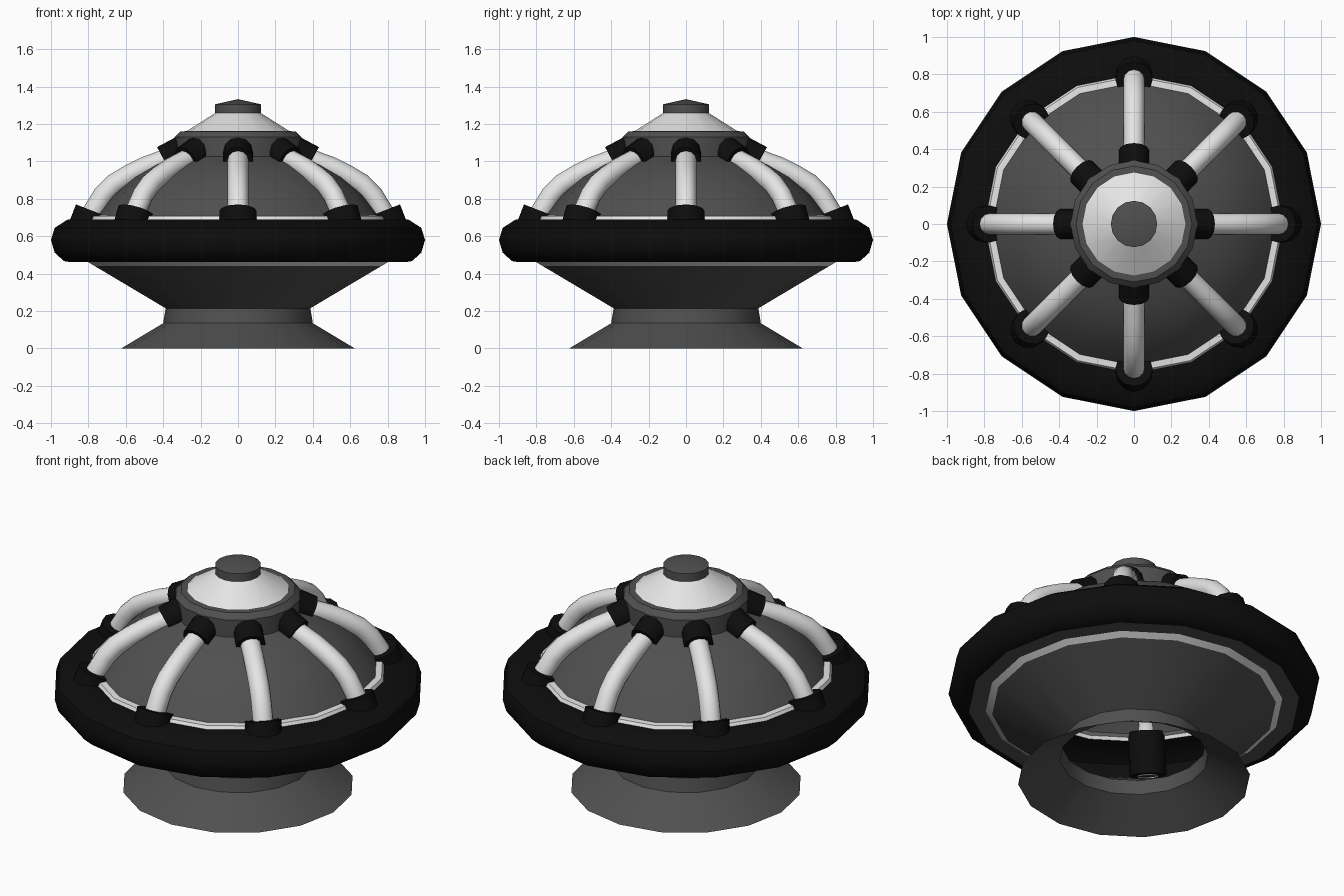
import bpy, bmesh, math
from mathutils import Vector

if "Cube" in bpy.data.objects:
    bpy.data.objects.remove(bpy.data.objects["Cube"])


def material(name, value):
    m = bpy.data.materials.new(name)
    m.diffuse_color = (value, value, value, 1)
    m.use_nodes = True
    m.node_tree.nodes["Principled BSDF"].inputs["Base Color"].default_value = m.diffuse_color
    return m


GREY = material("dark grey", 0.08)
BLACK = material("black rubber", 0.004)
LIGHT = material("light grey", 0.78)


def finish(name, bm, mat, angle=35):
    mesh = bpy.data.meshes.new(name)
    bmesh.ops.recalc_face_normals(bm, faces=bm.faces)
    bm.to_mesh(mesh)
    bm.free()
    mesh.materials.append(mat)
    ob = bpy.data.objects.new(name, mesh)
    bpy.context.collection.objects.link(ob)
    bpy.ops.object.select_all(action='DESELECT')
    ob.select_set(True)
    bpy.context.view_layer.objects.active = ob
    bpy.ops.object.shade_smooth_by_angle(angle=math.radians(angle))
    return ob


def skin(bm, rings, closed=False):
    """Bridge consecutive vertex rings with quads."""
    pairs = list(zip(rings, rings[1:]))
    if closed:
        pairs.append((rings[-1], rings[0]))
    for a, b in pairs:
        n = len(a)
        for i in range(n):
            j = (i + 1) % n
            bm.faces.new((a[i], a[j], b[j], b[i]))


def lathe(name, profile, mat, sides=16, tip=None):
    bm = bmesh.new()
    rings = [[bm.verts.new((r * math.cos(2 * math.pi * i / sides),
                            r * math.sin(2 * math.pi * i / sides), z))
              for i in range(sides)] for r, z in profile]
    skin(bm, rings)
    if tip is not None:
        t = bm.verts.new((0, 0, tip))
        for i in range(sides):
            bm.faces.new((rings[-1][i], rings[-1][(i + 1) % sides], t))
    return finish(name, bm, mat)


def tube(name, path, mat, azimuth, radii, sides=12, closed=False):
    """Sweep a circle along an (r, z) path standing in one radial plane."""
    bm = bmesh.new()
    out = Vector((math.cos(azimuth), math.sin(azimuth), 0))
    side = Vector((-out.y, out.x, 0))
    pts = [out * r + Vector((0, 0, z)) for r, z in path]
    rings = []
    for k, p in enumerate(pts):
        t = (pts[min(k + 1, len(pts) - 1)] - pts[max(k - 1, 0)]).normalized()
        if closed:
            t = (pts[2] - pts[0]).normalized()
        up = side.cross(t)
        rings.append([bm.verts.new(p + radii[k] * (
            math.cos(2 * math.pi * i / sides) * side +
            math.sin(2 * math.pi * i / sides) * up)) for i in range(sides)])
    skin(bm, rings, closed)
    return finish(name, bm, mat, 40)


# Open shell of the body, bottom to top
lathe("base_skirt", [(.625, 0), (.40, .135), (.387, .215), (.765, .44)], GREY)
lathe("lower_trim_ring", [(.765, .44), (.80, .461)], LIGHT)
lathe("underside_ring", [(.80, .461), (.89, .461)], GREY)
lathe("bumper_ring", [(.89, .461), (.93, .467), (.98, .512), (1, .58),
                      (.98, .645), (.91, .69), (.80, .69)], BLACK)
lathe("upper_trim_ring", [(.80, .69), (.79, .708), (.755, .71)], LIGHT)
lathe("dome", [(.755, .71), (.67, .82), (.56, .915), (.44, .985), (.31, 1.035)],
      GREY)
lathe("collar", [(.31, 1.0), (.335, 1.01), (.34, 1.13), (.31, 1.16), (.275, 1.162)],
      GREY)
lathe("top_cone", [(.275, 1.162), (.12, 1.26)], LIGHT)
lathe("cap", [(.10, 1.258), (.124, 1.258), (.124, 1.305)], GREY, tip=1.333)

# Eight pipes, each with an upper and a lower socket
PIPE = [(.27, 1.06), (.40, 1.005), (.50, .968), (.585, .925), (.66, .88),
        (.72, .82), (.773, .734), (.86, .51)]


def socket(name, start, end, radius, azimuth):
    # hollow sleeve: outer wall out, inner wall back
    path = [start, start, end, end]
    tube(name, path, BLACK, azimuth, [.05, radius, radius, .05], closed=True)


for n in range(8):
    a = n * math.pi / 4
    tube(f"pipe_{n + 1}", PIPE, LIGHT, a, [.056] * len(PIPE))
    socket(f"upper_socket_{n + 1}", (.29, 1.062), (.395, 1.006), .08, a)
    socket(f"lower_socket_{n + 1}", (.773, .734), (.858, .515), .10, a)
